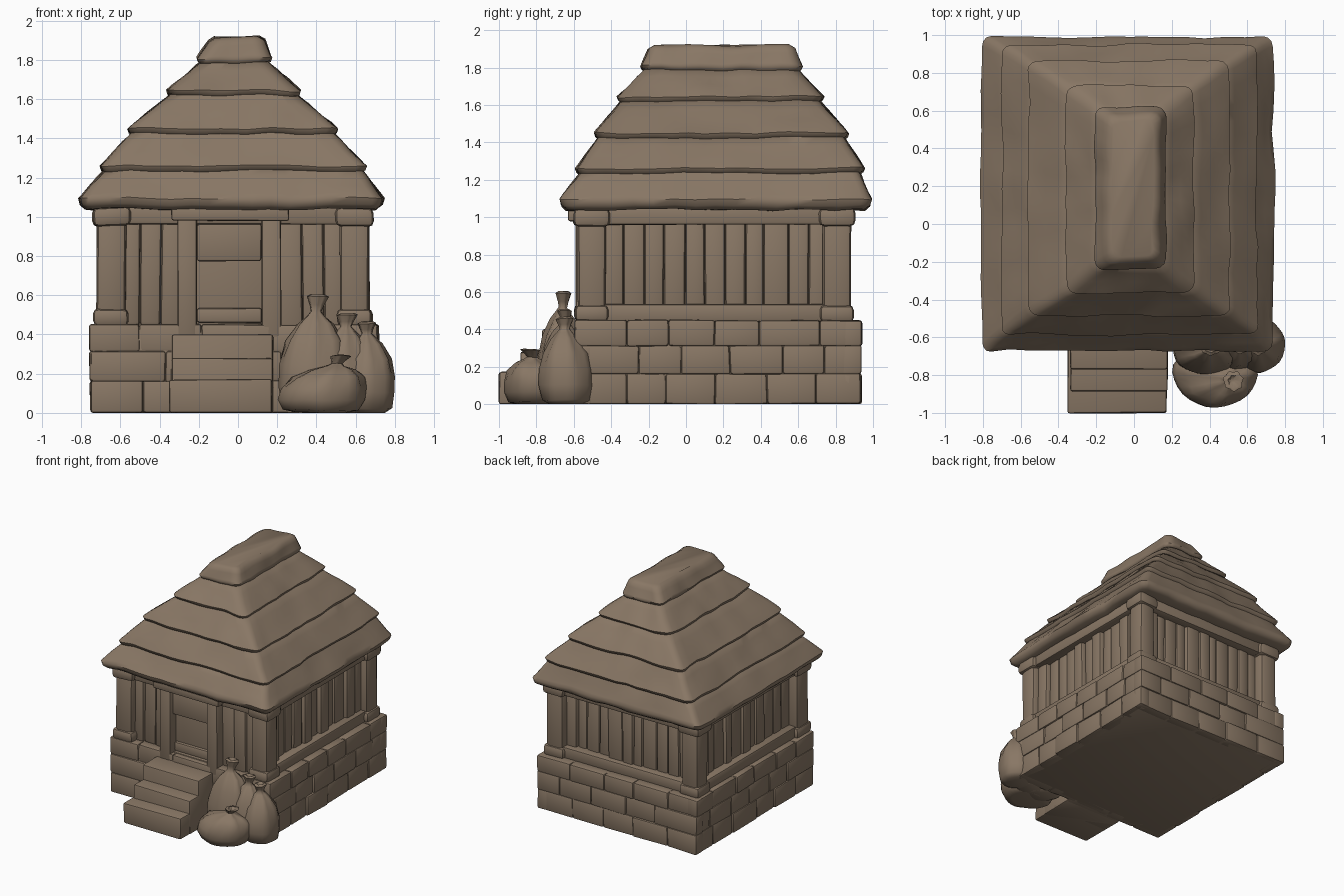
import bpy, bmesh, math, random
from mathutils import Vector, Matrix, noise

random.seed(4)
if "Cube" in bpy.data.objects:
    bpy.data.objects.remove(bpy.data.objects["Cube"])

clay = bpy.data.materials.new("warm brown clay")
COLOUR = (0.25, 0.185, 0.13, 1)
clay.diffuse_color = COLOUR
clay.use_nodes = True
clay.node_tree.nodes["Principled BSDF"].inputs["Base Color"].default_value = COLOUR

POSTS = (-0.72, 0.67, -0.58, 0.88)     # outer faces of the timber frame
BASE = (-0.76, 0.72, -0.6, 0.94)       # outer faces of the stone base
SIDES = ("front", "back", "left", "right")


def finish(name, bm, angle=40):
    bmesh.ops.recalc_face_normals(bm, faces=bm.faces)
    me = bpy.data.meshes.new(name)
    bm.to_mesh(me)
    bm.free()
    me.materials.append(clay)
    me.shade_smooth()
    me.set_sharp_from_angle(angle=math.radians(angle))
    ob = bpy.data.objects.new(name, me)
    bpy.context.collection.objects.link(ob)


def wobble(verts, amount, scale=5):
    for v in verts:
        v.co += noise.noise_vector(v.co * scale) * amount


def blocks(name, boxes, bevel=0.015, rough=0.004):
    """Rounded, slightly uneven boxes given as x0, x1, y0, y1, z0, z1."""
    whole = bmesh.new()
    for x0, x1, y0, y1, z0, z1 in boxes:
        bm = bmesh.new()
        size = Vector((x1 - x0, y1 - y0, z1 - z0))
        mid = Vector((x0 + x1, y0 + y1, z0 + z1)) / 2
        bmesh.ops.create_cube(bm, size=1, matrix=Matrix.Translation(mid) @ Matrix.Diagonal(size).to_4x4())
        bmesh.ops.bevel(bm, geom=bm.edges[:], offset=min(bevel, min(size) * 0.3),
                        segments=2, profile=0.5, affect='EDGES')
        wobble(bm.verts, rough)
        for v in bm.verts:
            v.co.z = max(v.co.z, 0)
        me = bpy.data.meshes.new("part")
        bm.to_mesh(me)
        bm.free()
        whole.from_mesh(me)
        bpy.data.meshes.remove(me)
    finish(name, whole)


def on_side(side, rect, u0, u1, near, far, z0, z1):
    """Box along one side; near and far are depths inward from the face."""
    x0, x1, y0, y1 = rect
    return {"front": (u0, u1, y0 + near, y0 + far, z0, z1),
            "back": (u0, u1, y1 - far, y1 - near, z0, z1),
            "left": (x1 - far, x1 - near, u0, u1, z0, z1),
            "right": (x0 + near, x0 + far, u0, u1, z0, z1)}[side]


def span(side, rect):
    return rect[:2] if side in ("front", "back") else rect[2:]


def pieces(a, b, width, shift=0.0):
    """Split a run into uneven lengths."""
    n = max(1, round((b - a) / width))
    step = (b - a) / n
    cuts = [a] + [a + step * (i + shift) + random.uniform(-.15, .15) * step
                  for i in range(1, n)] + [b]
    return zip(cuts, cuts[1:])


def ring(rect, z, inset=0.0, radius=0.05, n=14):
    """Rounded rectangle of points, evenly divided along its sides."""
    x0, x1, y0, y1 = (rect[0] + inset, rect[1] - inset, rect[2] + inset, rect[3] - inset)
    r = radius
    pts = []
    corners = ((x1 - r, y0 + r, -90), (x1 - r, y1 - r, 0), (x0 + r, y1 - r, 90), (x0 + r, y0 + r, 180))
    arcs = [[Vector((cx + r * math.cos(math.radians(a + t)), cy + r * math.sin(math.radians(a + t)), z))
             for t in (0, 30, 60, 90)] for cx, cy, a in corners]
    for i, arc in enumerate(arcs):
        end = arcs[(i + 1) % 4][0]
        pts += arc + [arc[-1].lerp(end, k / n) for k in range(1, n)]
    return pts


def loft(bm, rings):
    loops = [[bm.verts.new(p) for p in r] for r in rings]
    for a, b in zip(loops, loops[1:]):
        for i in range(len(a)):
            j = (i + 1) % len(a)
            bm.faces.new((a[i], a[j], b[j], b[i]))
    bm.faces.new(loops[0][::-1])
    bm.faces.new(loops[-1])


# Thatched roof: overlapping tiers, each with a rounded lip
TIERS = [((-0.81, 0.74, -0.67, 0.99), 1.04), ((-0.70, 0.65, -0.585, 0.95), 1.225),
         ((-0.56, 0.505, -0.485, 0.865), 1.415), ((-0.36, 0.315, -0.365, 0.735), 1.61),
         ((-0.205, 0.17, -0.24, 0.62), 1.775)]
CREST = ((-0.15, 0.13, -0.2, 0.58), 1.90)
for i, (rect, z) in enumerate(TIERS):
    upper, top = (TIERS + [CREST])[i + 1]
    lip = 0.055 if i == 0 else 0.035
    last = i == len(TIERS) - 1
    inner = 0.0 if last else 0.025
    end = top if last else top + 0.02
    outer = ring(rect, z + lip)
    above = ring(upper, end, inner)
    rings = [ring(rect, z, 0.14), ring(rect, z, 0.035), ring(rect, z + lip * 0.4, 0.008), outer]
    rings += [[p.lerp(q, t) for p, q in zip(outer, above)] for t in (0.15, 0.4, 0.7, 1)]
    if last:
        rings.append(ring(upper, 1.918, 0.03, 0.04))
    bm = bmesh.new()
    loft(bm, rings)
    wobble(bm.verts, 0.014, 6)
    finish("roof_tier_%d" % (i + 1), bm, 50)

# Stone base: solid core faced with three courses of blocks
x0, x1, y0, y1 = BASE
blocks("base_core", [(x0 + .02, x1 - .02, y0 + .02, y1 - .02, 0, 0.445)], 0.03)
stones = []
for row, (z0, z1) in enumerate(((0, 0.165), (0.16, 0.315), (0.31, 0.45))):
    for side in SIDES:
        a, b = span(side, BASE)
        for u0, u1 in pieces(a + .008, b - .008, 0.27, 0.3 * (row % 2)):
            stones.append(on_side(side, BASE, u0, u1, random.uniform(0, .014), 0.1, z0, z1))
blocks("base_stones", stones, 0.014, 0.006)

# Timber frame: corner posts with feet and capitals
posts = []
for px in (POSTS[0], POSTS[1] - .15):
    for py in (POSTS[2], POSTS[3] - .15):
        for grow, z0, z1 in ((0, .44, 1.08), (.015, .44, .53), (.022, .95, 1.05)):
            posts.append((px - grow, px + .15 + grow, py - grow, py + .15 + grow, z0, z1))
blocks("corner_posts", posts, 0.03, 0.008)

# Sills, head beams and plank walls between the posts
sills, beams, planks = [], [], []
for side in SIDES:
    a, b = span(side, POSTS)
    a, b = a + .13, b - .13
    beams.append(on_side(side, POSTS, a, b, .01, .13, .96, 1.06))
    if side != "front":
        sills.append(on_side(side, POSTS, a, b, .015, .14, .44, .535))
    runs = [(a, -.29), (.2, b)] if side == "front" else [(a, b)]
    for c, d in runs:
        for u0, u1 in pieces(c, d, 0.105):
            planks.append(on_side(side, POSTS, u0, u1, random.uniform(.05, .085), .16, .44, 1.0))
blocks("sills", sills)
blocks("head_beams", beams)
blocks("wall_planks", planks, 0.02, 0.008)
x0, x1, y0, y1 = POSTS
blocks("wall_core", [(x0 + .12, x1 - .12, y0 + .14, y1 - .12, .4, 1.1)])

# Doorway
blocks("door_jambs", [(-.31, -.21, -.59, -.42, .38, 1.0), (.12, .22, -.59, -.42, .38, 1.0)])
blocks("door_lintel", [(-.34, .26, -.63, -.45, .98, 1.05)], 0.012)
blocks("door_panel", [(-.22, .13, -.51, -.42, .4, .98)])
blocks("door_rails", [(-.21, .12, -.56, -.45, .775, .965), (-.21, .12, -.55, -.45, .40, .46),
                      (-.21, .12, -.535, -.45, .46, .535)], 0.012)

# Front steps
blocks("front_steps", [(-.34, .18, -.77, -.5, 0, .4), (-.335, .18, -.885, -.6, 0, .28),
                       (-.35, .175, -1.0, -.6, 0, .17)], 0.012, 0.006)

# Tied sacks: a rounded belly, pinched neck and flared mouth
BELLY = ((.6, 0), (.88, .05), (1, .22), (.97, .4), (.8, .6), (.5, .75), (.28, .82),
         (.17, .86), (.22, .91), (.32, .98), (.2, 1), (.08, .95))


def sack(name, x, y, rx, ry, height, lean_x=0, lean_y=0):
    bm = bmesh.new()
    count = 28
    rings = []
    for r, h in BELLY:
        pleat = 0.08 if h > .5 else 0.015
        loop = []
        for k in range(count):
            t = math.tau * k / count
            rr = r * (1 + pleat * math.sin(7 * t))
            neck = 0.16 if h > .8 else max(rx, ry)
            loop.append(Vector((x + lean_x * h * h + min(rx, neck) * rr * math.cos(t),
                                y + lean_y * h * h + min(ry, neck) * rr * math.sin(t), height * h)))
        rings.append(loop)
    loft(bm, rings)
    wobble(bm.verts, 0.012, 6)
    for v in bm.verts:
        v.co.z = max(v.co.z, 0)
    finish(name, bm, 60)


sack("sack_tall", .38, -.67, .18, .13, .61, .03, .02)
sack("sack_middle", .53, -.65, .16, .12, .51, .03, 0)
sack("sack_side", .66, -.64, .145, .145, .46, .0, -.01)
sack("sack_front", .42, -.79, .22, .175, .3, .11, -.04)
